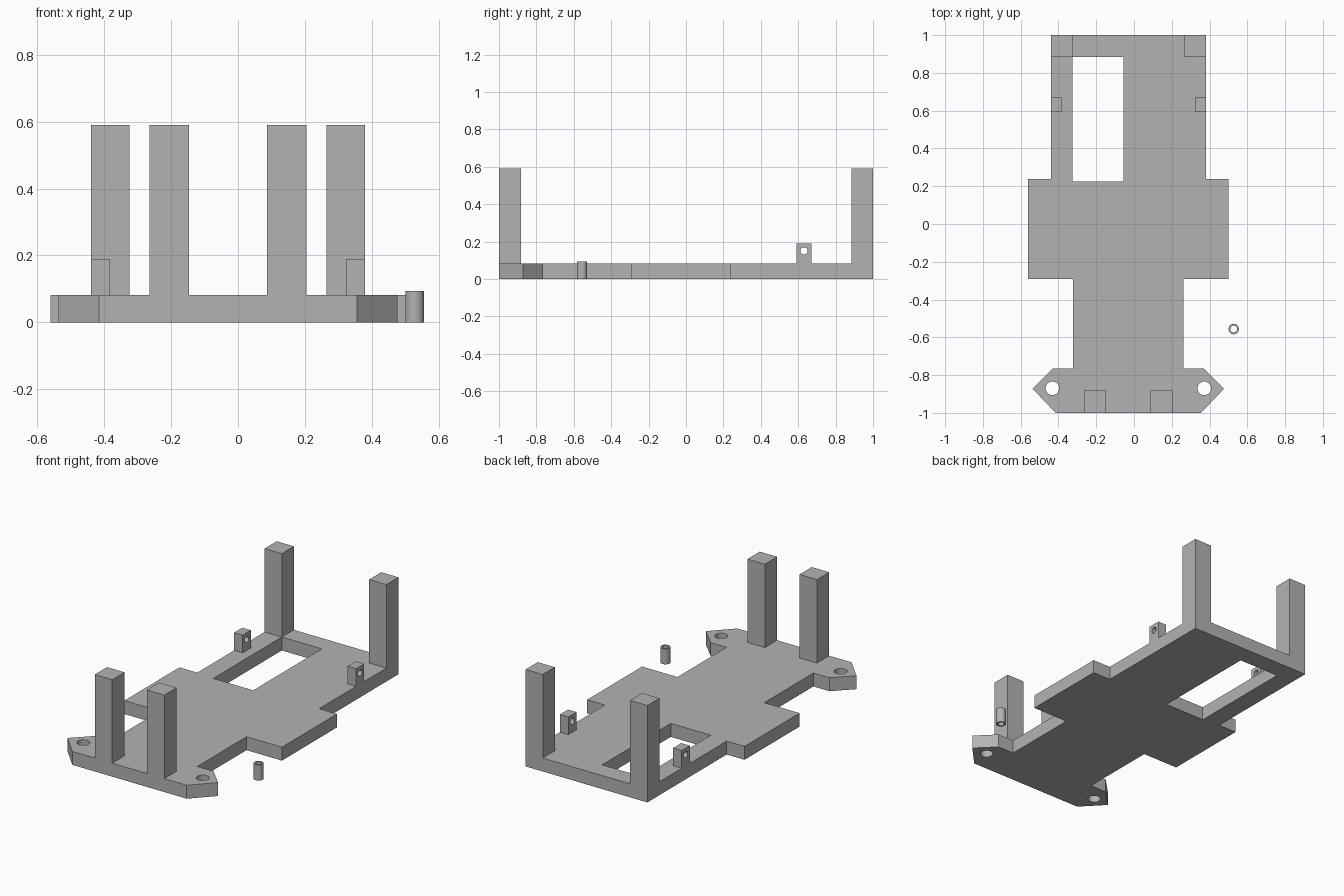
import bpy, bmesh, math
from mathutils import Matrix

cube = bpy.data.objects.get("Cube")
if cube:
    bpy.data.objects.remove(cube, do_unlink=True)

grey = bpy.data.materials.new("plain_grey")
grey.use_nodes = True
tone = (0.45, 0.45, 0.45, 1)
grey.diffuse_color = tone
grey.node_tree.nodes["Principled BSDF"].inputs["Base Color"].default_value = tone

MID = -0.03       # symmetry line of the tray
THICK = 0.082     # plate thickness
POST_TOP = 0.59
UPRIGHT = Matrix(((0, 0, 1, 0), (1, 0, 0, 0), (0, 1, 0, 0), (0, 0, 0, 1)))


def rect(a0, a1, b0, b1):
    return [(a0, b0), (a1, b0), (a1, b1), (a0, b1)]


def circle(cx, cy, r, n=32):
    steps = [math.tau * i / n for i in range(n)]
    return [(cx + r * math.cos(a), cy + r * math.sin(a)) for a in steps]


def prism(name, loops, low, high, turn=Matrix()):
    """Extrude an outline (first loop) with holes (other loops) from low to high."""
    curve = bpy.data.curves.new(name, 'CURVE')
    curve.dimensions = '2D'
    curve.fill_mode = 'BOTH'
    curve.extrude = (high - low) / 2
    for loop in loops:
        spline = curve.splines.new('POLY')
        spline.points.add(len(loop) - 1)
        for point, (u, v) in zip(spline.points, loop):
            point.co = (u, v, 0, 1)
        spline.use_cyclic_u = True
    helper = bpy.data.objects.new(name + "_outline", curve)
    bpy.context.collection.objects.link(helper)
    graph = bpy.context.evaluated_depsgraph_get()
    mesh = bpy.data.meshes.new_from_object(helper.evaluated_get(graph))
    bpy.data.objects.remove(helper, do_unlink=True)
    bpy.data.curves.remove(curve)

    bm = bmesh.new()
    bm.from_mesh(mesh)
    bmesh.ops.remove_doubles(bm, verts=bm.verts, dist=0.0001)
    bmesh.ops.transform(bm, verts=bm.verts,
                        matrix=turn @ Matrix.Translation((0, 0, (low + high) / 2)))
    bmesh.ops.recalc_face_normals(bm, faces=bm.faces)
    bm.to_mesh(mesh)
    bm.free()
    mesh.shade_smooth()
    mesh.set_sharp_from_angle(angle=math.radians(30))
    mesh.materials.clear()
    mesh.materials.append(grey)
    mesh.name = name
    obj = bpy.data.objects.new(name, mesh)
    bpy.context.collection.objects.link(obj)
    return obj


# Base plate: mirrored outline, battery window and two mounting holes
half = [(0.385, -1), (0.507, -0.872), (0.4, -0.765), (0.292, -0.765),
        (0.292, -0.292), (0.53, -0.292), (0.53, 0.237), (0.41, 0.237), (0.41, 1)]
outline = [(MID + x, y) for x, y in half] + [(MID - x, y) for x, y in reversed(half)]
window = rect(-0.325, -0.055, 0.225, 0.885)
holes = [circle(MID + s * 0.402, -0.87, 0.036) for s in (-1, 1)]
prism("base_plate", [outline, window] + holes, 0, THICK)

for side, s in (("left", 1), ("right", -1)):
    # Corner posts, closer together at the front
    for end, inner, outer, y0, y1 in (("front", 0.117, 0.234, -1, -0.882),
                                      ("rear", 0.294, 0.41, 0.884, 1)):
        x0, x1 = sorted((MID + s * inner, MID + s * outer))
        prism(f"{end}_{side}_post", [rect(x0, x1, y0, y1)], THICK, POST_TOP)

    # Drilled tabs standing on the side rails
    x0, x1 = sorted((MID + s * 0.353, MID + s * 0.41))
    prism(f"{side}_tab", [rect(0.592, 0.67, THICK, 0.19), circle(0.631, 0.15, 0.019)],
          x0, x1, UPRIGHT)

# Loose spacer tube beside the plate
prism("spacer_tube", [circle(0.528, -0.556, 0.028), circle(0.528, -0.556, 0.018)], 0, 0.094)
